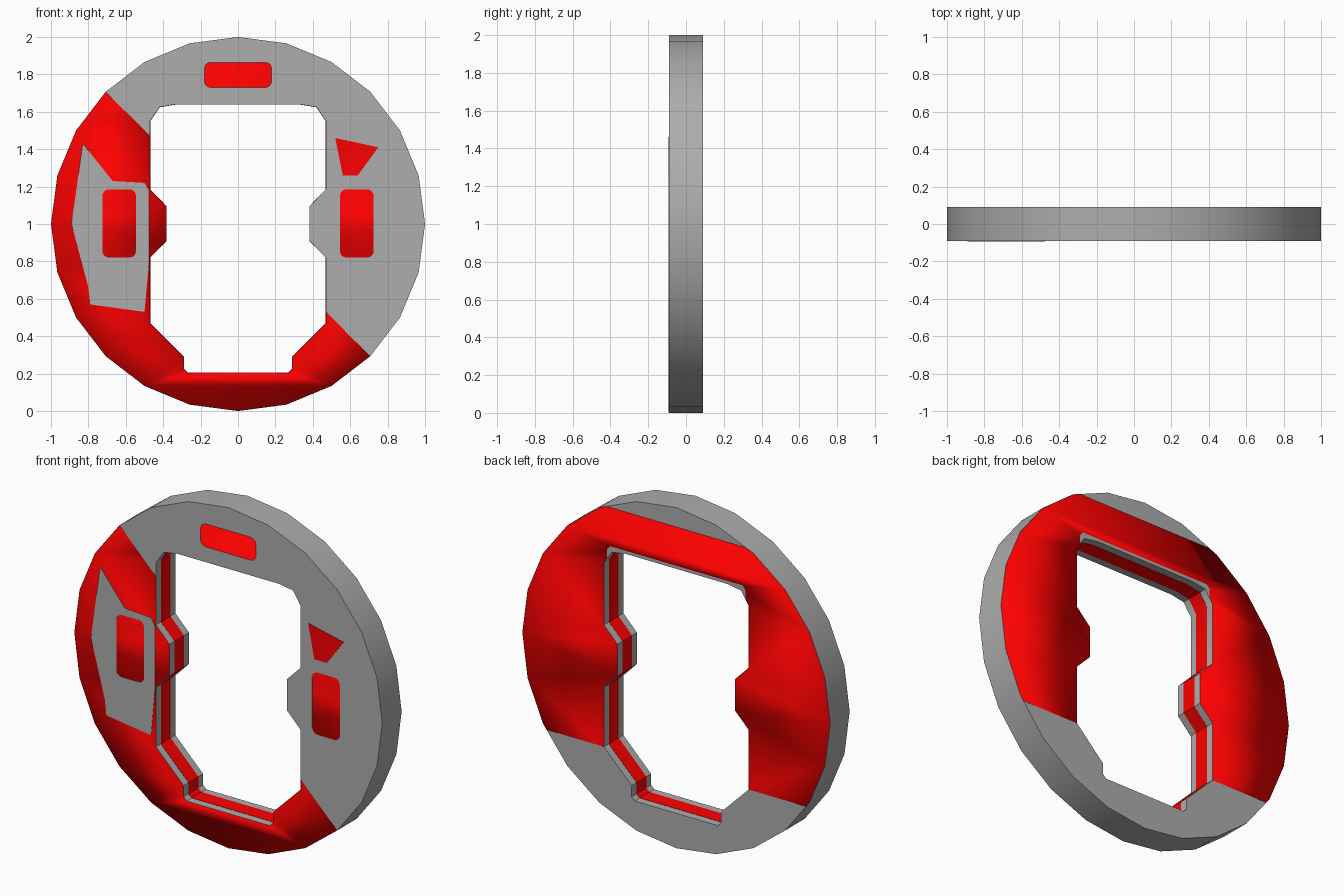
import bpy, bmesh, math
from mathutils import Matrix

if "Cube" in bpy.data.objects:
    bpy.data.objects.remove(bpy.data.objects["Cube"])

HALF = 0.09   # half thickness
TILT = 0.0015  # how far the core leans through the shell faces


def material(name, rgb):
    m = bpy.data.materials.new(name)
    m.diffuse_color = (*rgb, 1)
    m.use_nodes = True
    m.node_tree.nodes["Principled BSDF"].inputs["Base Color"].default_value = m.diffuse_color
    return m


def plate(name, loops, mat, half=HALF, y=0.0, sharp=35):
    """Filled profile with holes, drawn in x/z and extruded along y."""
    curve = bpy.data.curves.new(name + "_profile", 'CURVE')
    curve.dimensions = '2D'
    curve.fill_mode = 'BOTH'
    curve.extrude = half
    for pts in loops:
        s = curve.splines.new('POLY')
        s.points.add(len(pts) - 1)
        for p, (x, z) in zip(s.points, pts):
            p.co = (x, z, 0, 1)
        s.use_cyclic_u = True
    tmp = bpy.data.objects.new(name + "_tmp", curve)
    bpy.context.collection.objects.link(tmp)
    bpy.context.view_layer.update()
    deps = bpy.context.evaluated_depsgraph_get()
    mesh = bpy.data.meshes.new_from_object(tmp.evaluated_get(deps))
    bpy.data.objects.remove(tmp)
    # weld caps to walls, stand the plate upright, smooth by angle
    bm = bmesh.new()
    bm.from_mesh(mesh)
    bmesh.ops.remove_doubles(bm, verts=bm.verts, dist=1e-4)
    upright = Matrix.Translation((0, y, 0)) @ Matrix.Rotation(math.pi / 2, 4, 'X')
    bmesh.ops.transform(bm, matrix=upright, verts=bm.verts)
    bmesh.ops.recalc_face_normals(bm, faces=bm.faces)
    for f in bm.faces:
        f.smooth = True
    for e in bm.edges:
        e.smooth = e.calc_face_angle(0) < math.radians(sharp)
    bm.to_mesh(mesh)
    bm.free()
    mesh.name = name
    mesh.materials.clear()
    mesh.materials.append(mat)
    ob = bpy.data.objects.new(name, mesh)
    bpy.context.collection.objects.link(ob)
    return ob


def rounded_rect(cx, cz, w, h, r=0.035, n=4):
    pts = []
    for k, (sx, sz) in enumerate([(1, 1), (-1, 1), (-1, -1), (1, -1)]):
        for i in range(n + 1):
            a = math.pi / 2 * (k + i / n)
            pts.append((cx + sx * (w / 2 - r) + abs(math.cos(a)) * r * sx,
                        cz + sz * (h / 2 - r) + abs(math.sin(a)) * r * sz))
    return pts


def scaled(pts, k):
    return [(x * k, 1 + (z - 1) * k) for x, z in pts]


grey = material("grey", (0.42, 0.42, 0.42))
red = material("red", (1, 0, 0))

# 24-sided outer rim
outer = [(math.sin(math.tau * i / 24), 1 + math.cos(math.tau * i / 24)) for i in range(24)]

# inner opening, right half mirrored to the left
half = [(0.33, 1.64), (0.42, 1.625), (0.47, 1.55), (0.47, 1.185), (0.382, 1.095),
        (0.382, 0.91), (0.47, 0.82), (0.47, 0.47), (0.29, 0.29), (0.29, 0.225), (0.27, 0.205)]
inner = half + [(-x, z) for x, z in reversed(half)]

# window cut-outs at the top and both sides
top_window = rounded_rect(0, 1.797, 0.36, 0.135)
side_windows = [rounded_rect(s * 0.635, 1.003, 0.18, 0.365) for s in (-1, 1)]

# grey shell with windows, smooth red core filling the same volume
plate("ring_shell", [outer, inner, top_window] + side_windows, grey)
core = plate("ring_core", [scaled(outer, 0.999), scaled(inner, 1.002)], red, sharp=180)

# the core shows through the shell at the front lower left and the back sides
for v in core.data.vertices:
    x, y, z = v.co
    if y < 0:
        v.co.y += TILT * (x + z - 1)
    else:
        v.co.y += TILT * min(0.5, z - 0.47, max(abs(x) - 0.45, 1.55 - z))

# red band lining the opening between the grey lips
plate("inner_band", [scaled(inner, 1.001), scaled(inner, 0.998)], red, half=0.045)

# flush facings on the front: grey around the left window, red above the right one
left_facing = [(-0.83, 1.43), (-0.67, 1.23), (-0.5, 1.22), (-0.475, 1.18),
               (-0.475, 0.8), (-0.5, 0.53), (-0.79, 0.57), (-0.8, 0.66), (-0.89, 1.0)]
plate("left_facing", [left_facing, side_windows[0]], grey, half=0.001, y=-HALF - 0.002)
plate("right_facing", [[(0.52, 1.46), (0.75, 1.41), (0.64, 1.26), (0.56, 1.26)]],
      red, half=0.001, y=-HALF - 0.001)
